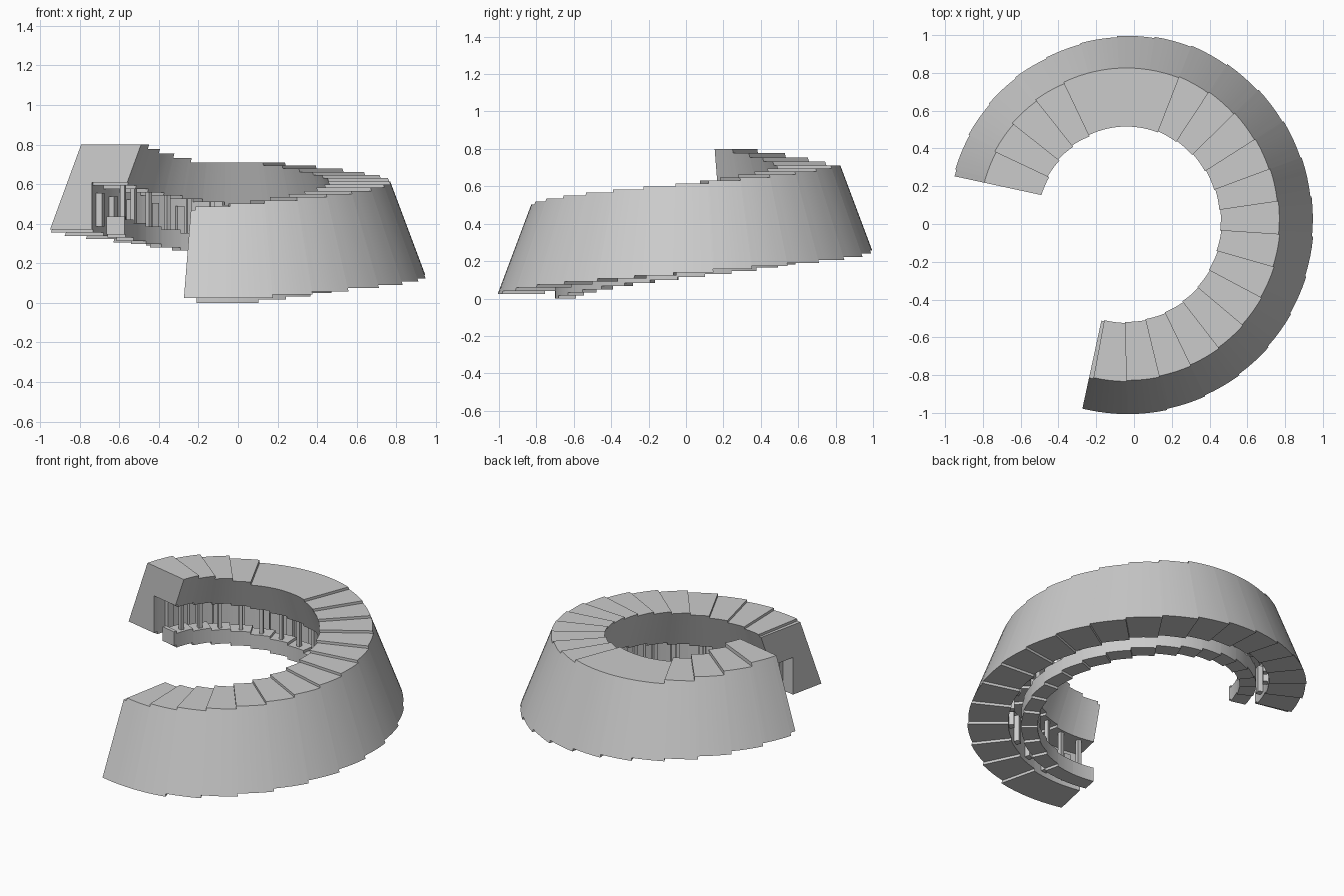
import bpy, bmesh, math

if "Cube" in bpy.data.objects:
    bpy.data.objects.remove(bpy.data.objects["Cube"])

# ---- layout of the ramp (degrees, units) ----
START, FIRST, STEP = -102.2, -100.6, 12.1
JOIN, LAND_END, END = FIRST + 14 * STEP, 115.5, 167.8
UP = (END - LAND_END) / 4
SLOPE = 0.375          # lean of the outer and inner faces
CX, SHIFT = -0.062, 0.06

grey = bpy.data.materials.new("light grey stone")
grey.diffuse_color = (0.6, 0.6, 0.6, 1)
grey.use_nodes = True
grey.node_tree.nodes["Principled BSDF"].inputs["Base Color"].default_value = grey.diffuse_color


def point(a, r, z):
    """Polar point; the second arc has a tighter radius and a shifted centre."""
    t, cx, cy = math.radians(a), CX, 0.0
    if a > JOIN:
        j = math.radians(JOIN)
        cx, cy, r = CX + SHIFT * math.cos(j), SHIFT * math.sin(j), r - SHIFT
    return (cx + r * math.cos(t), cy + r * math.sin(t), z)


def top_z(a):
    """Height of the stepped roof."""
    if a < JOIN:
        return 0.71 - 0.016 * (14 - math.floor((a - FIRST) / STEP))
    if a < LAND_END:
        return 0.71
    return 0.71 + 0.0225 * (1 + math.floor((a - LAND_END) / UP))


def ref_z(a):
    """Smooth height line that the leaning faces follow."""
    if a < JOIN:
        return 0.48 + 0.23 * (a - FIRST) / (JOIN - FIRST)
    return 0.71 + 0.09 * max(0, (a - LAND_END) / (END - LAND_END))


def base_z(a):
    """Height of the stepped underside."""
    return 0.025 + 0.0165 * max(0, math.floor((a - FIRST) / STEP) - 1)


def wall_profile(a, mid):
    top, base, ref = top_z(mid), base_z(mid), ref_z(a)
    ceil = base + 0.237
    lean = lambda r, z: (r + SLOPE * (ref - z), z)
    return [lean(0.83, base), lean(0.83, top), lean(0.52, top),
            lean(0.52, ceil), (0.775, ceil), (0.775, base)]


def curb_profile(a, mid):
    b = base_z(mid)
    return [(0.7, b - 0.025), (0.7, b + 0.065), (0.605, b + 0.065), (0.605, b - 0.025)]


def finish(name, bm):
    bmesh.ops.recalc_face_normals(bm, faces=bm.faces)
    me = bpy.data.meshes.new(name)
    bm.to_mesh(me)
    bm.free()
    me.materials.append(grey)
    ob = bpy.data.objects.new(name, me)
    bpy.context.collection.objects.link(ob)
    bpy.context.view_layer.objects.active = ob
    ob.select_set(True)
    bpy.ops.object.shade_smooth_by_angle(angle=math.radians(25))
    ob.select_set(False)


def sweep(name, profile, bounds):
    """Sweep a profile round the arc, with a riser at every bound."""
    bm = bmesh.new()
    rings = []
    for a0, a1 in zip(bounds, bounds[1:]):
        n = max(1, round((a1 - a0) / 3))
        for i in range(n + 1):
            a = a0 + (a1 - a0) * i / n
            rings.append([bm.verts.new(point(a, r, z))
                          for r, z in profile(a, (a0 + a1) / 2)])
    for p, q in zip(rings, rings[1:]):
        for i in range(len(p)):
            j = (i + 1) % len(p)
            bm.faces.new((p[i], p[j], q[j], q[i]))
    bm.faces.new(rings[0])
    bm.faces.new(rings[-1])
    # drop the zero-area strips left beside the risers
    thin = [f for f in bm.faces if f.calc_area() < 1e-6]
    bmesh.ops.delete(bm, geom=thin, context='FACES')
    finish(name, bm)


def uprights(name, angles, r0, r1, half, low, high):
    """Radial blocks standing between the underside and the ceiling."""
    bm = bmesh.new()
    for a in angles:
        b = base_z(a)
        v = [bm.verts.new(point(a + s * half, r, b + z))
             for z in (low, high) for s, r in ((-1, r0), (1, r0), (1, r1), (-1, r1))]
        for f in ((0, 1, 2, 3), (4, 5, 6, 7), (0, 1, 5, 4),
                  (1, 2, 6, 5), (2, 3, 7, 6), (3, 0, 4, 7)):
            bm.faces.new([v[i] for i in f])
    finish(name, bm)


# step edges of the underside, and of roof and underside together
under = [START] + [FIRST + STEP * k for k in range(23)] + [END]
both = sorted(set(under) | {LAND_END + UP * k for k in range(4)})

sweep("leaning_wall_and_stepped_roof", wall_profile, both)
sweep("inner_curb", curb_profile, under)

# slim posts on the curb and pilasters on the inside of the wall
mids = [FIRST + STEP * (k + 0.5) for k in range(22)]
uprights("curb_posts", mids, 0.625, 0.65, 1.1, 0.06, 0.24)
uprights("wall_pilasters", mids, 0.745, 0.78, 1.6, 0.03, 0.2)
